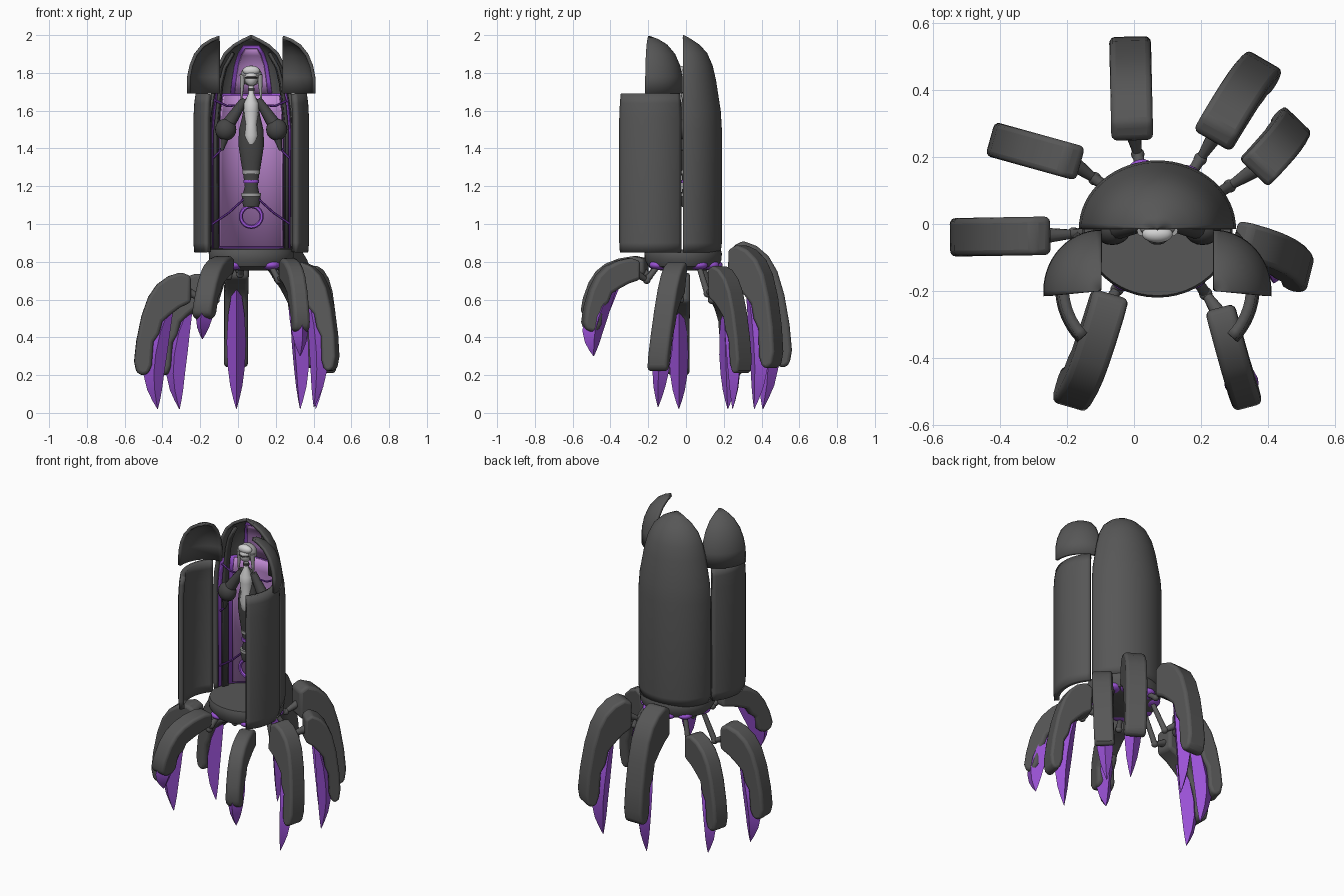
import bpy, bmesh, math
from mathutils import Vector, Matrix

if "Cube" in bpy.data.objects:
    bpy.data.objects.remove(bpy.data.objects["Cube"])


def material(name, r, g, b):
    m = bpy.data.materials.new(name)
    m.use_nodes = True
    m.diffuse_color = (r, g, b, 1)
    m.node_tree.nodes["Principled BSDF"].inputs["Base Color"].default_value = (r, g, b, 1)
    return m


GREY = material("charcoal grey", .095, .095, .095)
DARK = material("dark grey", .06, .06, .06)
PURPLE = material("purple", .33, .085, .68)
DEEP = material("deep purple", .17, .04, .38)
MAUVE = material("mauve", .58, .28, .72)
PALE = material("pale grey", .65, .65, .65)
SILVER = material("silver grey", .36, .36, .36)

CX, CY = .07, -.015          # capsule axis


def finish(name, bm, mat, bevel=0, thick=0):
    bmesh.ops.remove_doubles(bm, verts=bm.verts, dist=1e-5)
    if not thick:
        bmesh.ops.recalc_face_normals(bm, faces=bm.faces)
    me = bpy.data.meshes.new(name)
    bm.to_mesh(me)
    bm.free()
    me.materials.append(mat)
    me.shade_smooth()
    me.set_sharp_from_angle(angle=.65)
    ob = bpy.data.objects.new(name, me)
    bpy.context.collection.objects.link(ob)
    if thick:
        s = ob.modifiers.new("wall", 'SOLIDIFY')
        s.thickness = thick
    if bevel:
        b = ob.modifiers.new("soft edge", 'BEVEL')
        b.width, b.segments = bevel, 3
        b.limit_method, b.angle_limit = 'ANGLE', .7
    return ob


def shell(name, mat, profile, centre, rx, ry, a0=0, a1=360, thick=0, steps=32):
    """Sweep (scale, height) points round an arc, optionally as a thick wall."""
    bm = bmesh.new()
    rows = []
    for s, z in profile:
        row = []
        for i in range(steps + 1):
            a = math.radians(a0 + (a1 - a0) * i / steps)
            row.append(bm.verts.new((centre[0] + rx * s * math.cos(a),
                                     centre[1] + ry * s * math.sin(a), z)))
        rows.append(row)
    for lo, hi in zip(rows, rows[1:]):
        for i in range(steps):
            bm.faces.new((lo[i], lo[i + 1], hi[i + 1], hi[i]))
    return finish(name, bm, mat, 0, thick)


def ball(name, mat, loc, size):
    bm = bmesh.new()
    bmesh.ops.create_uvsphere(bm, u_segments=20, v_segments=12, radius=1,
                              matrix=Matrix.LocRotScale(Vector(loc), None, Vector(size)))
    return finish(name, bm, mat)


def rod(name, mat, p, q, r1, r2, sides=12):
    p, q = Vector(p), Vector(q)
    d = q - p
    m = Matrix.Translation((p + q) / 2) @ d.to_track_quat('Z', 'Y').to_matrix().to_4x4()
    bm = bmesh.new()
    bmesh.ops.create_cone(bm, cap_ends=True, segments=sides, radius1=r1, radius2=r2,
                          depth=d.length, matrix=m)
    return finish(name, bm, mat)


# Capsule: base, back shell and its lining
wall = [(.97, .85), (1, .9), (1, 1.5)]
dome = [(.97, 1.6), (.91, 1.68), (.85, 1.76), (.76, 1.84), (.62, 1.905), (.42, 1.95), (.2, 1.98), (.02, 2)]
shell("base_disc", GREY, [(0, .755), (.6, .755), (.9, .775), (.99, .81), (1, .845), (.97, .865), (0, .865)],
      (CX, CY), .225, .205, steps=48)
shell("back_shell", GREY, wall + dome, (CX, CY), .235, .205, 0, 180, .018)
shell("shell_lining", PURPLE, [(.89, .87), (.9, 1.5), (.87, 1.6), (.81, 1.69)],
      (CX, CY), .235, .205, 4, 176, .004)
shell("back_panel", MAUVE, [(.86, .88), (.86, 1.5), (.83, 1.6), (.77, 1.68)],
      (CX, CY), .235, .205, 34, 146, .006)
shell("head_lining", PURPLE, [(.8, 1.69), (.74, 1.76), (.65, 1.84), (.5, 1.905), (.3, 1.945)],
      (CX, CY), .235, .205, 54, 126, .004)
shell("head_panel", MAUVE, [(.77, 1.69), (.71, 1.76), (.61, 1.84), (.46, 1.895), (.28, 1.93)],
      (CX, CY), .235, .205, 61, 119, .006)
for name, a in (("left", 11), ("right", 157)):
    shell(name + "_lining_rib", DARK, [(.86, .87), (.86, 1.5), (.8, 1.64), (.74, 1.75), (.65, 1.83), (.45, 1.91)],
          (CX, CY), .235, .205, a, a + 12, .016, 4)

# Opened doors: tall lower pair and quarter-dome upper pair
for name, s in (("right", -1), ("left", 1)):
    lo, hi = (135, 225) if s < 0 else (-45, 45)
    shell(name + "_lower_door", GREY, [(.98, .85), (1, .9), (1, 1.56), (.98, 1.64), (.95, 1.69)],
          (CX + s * .078, -.188), .228, .234, lo, hi, .03, 16)
    lo, hi = (90, 185) if s < 0 else (-5, 90)
    shell(name + "_upper_door", GREY,
          [(1, 1.69), (.99, 1.78), (.92, 1.84), (.78, 1.9), (.55, 1.95), (.28, 1.98), (.05, 1.995)],
          (CX + s * .167, -.2), .174, .183, lo, hi, .018, 16)

# Bound figure inside the capsule
F = (CX, .005)
shell("figure_robe", DARK, [(0, 1.09), (.6, 1.09), (.75, 1.13), (.5, 1.2), (.62, 1.26), (.8, 1.33),
      (1, 1.42), (.95, 1.5), (.7, 1.57), (.5, 1.66), (0, 1.69)], F, .068, .045, steps=20)
shell("figure_torso", PALE, [(0, 1.38), (.5, 1.41), (1, 1.47), (.8, 1.53), (1, 1.6), (1, 1.64),
      (.4, 1.69), (.35, 1.74), (0, 1.75)], (CX, -.018), .038, .036, steps=20)
for z, r, mat in ((1.225, .042, PURPLE), (1.155, .052, SILVER), (1.275, .046, SILVER)):
    shell("ankle_band", mat, [(0, z - .009), (1, z - .009), (1, z + .009), (0, z + .009)], F, r, r * .8, steps=20)
ball("figure_head", PALE, (CX, -.025, 1.775), (.034, .034, .045))
ball("figure_hair", SILVER, (CX, 0, 1.785), (.057, .045, .054))
ball("hair_fringe", PALE, (CX, -.03, 1.812), (.046, .026, .026))
ball("blindfold", DARK, (CX, -.038, 1.775), (.033, .024, .009))
rod("collar", DARK, (CX, -.018, 1.705), (CX, -.018, 1.72), .018, .018)
bm = bmesh.new()
N, M, T = 24, 6, .011
ring = [[bm.verts.new((CX + (.055 + T * math.cos(math.tau * j / M)) * math.cos(math.tau * i / N),
                       T * math.sin(math.tau * j / M),
                       1.04 + (.055 + T * math.cos(math.tau * j / M)) * math.sin(math.tau * i / N)))
         for j in range(M)] for i in range(N)]
for i in range(N):
    for j in range(M):
        bm.faces.new((ring[i - 1][j - 1], ring[i][j - 1], ring[i][j], ring[i - 1][j]))
finish("foot_ring", bm, PURPLE)
for name, s in (("right", -1), ("left", 1)):
    at = lambda x, y, z: (CX + s * x, y, z)
    rod(name + "_hair_lock", SILVER, at(.045, -.02, 1.79), at(.052, -.02, 1.66), .016, .004)
    rod(name + "_arm", DARK, at(.035, 0, 1.66), at(.12, -.01, 1.53), .02, .036)
    ball(name + "_sleeve", DARK, at(.135, -.015, 1.5), (.056, .048, .058))
    rod(name + "_hand", DARK, at(.14, -.015, 1.46), at(.155, -.015, 1.39), .024, .008)
    for p, q, sag in ((at(.205, .01, 1.0), at(.03, -.01, 1.14), .01), (at(.205, .01, 1.66), at(.05, 0, 1.63), .02),
                      (at(.2, .01, 1.35), at(.14, 0, 1.43), .01)):
        p, q = Vector(p), Vector(q)
        mid = (p + q) / 2 - Vector((0, 0, sag))
        for u, v in ((p, mid), (mid, q)):
            rod(name + "_chain", DEEP, u, v, .006, .006, 6)

# Leg profiles: (outward fraction, height fraction)
PLATE = [(0, .97), (.17, 1), (.4, .97), (.6, .91), (.75, .82), (.87, .68), (.96, .5), (1, .35), (.96, .27),
         (.86, .245), (.75, .26), (.69, .32), (.66, .49), (.56, .55), (.5, .64), (.36, .69), (.2, .74), (0, .78)]
CLAW = [(.28, .42, .75), (.33, .68, .56), (.37, .78, .4), (.41, .78, .26), (.44, .7, .14),
        (.47, .6, .06), (.5, .51, 0)]


def leg(i, start, end, top, tip, lean, splay, width):
    start, end = Vector((*start, 0)), Vector((*end, 0))
    out = end - start
    side = Vector((-out.y, out.x, 0)).normalized()

    def at(u, w, off=0):
        p = start + out * u + side * (off + lean * (1 - w))
        p.z = tip + (top - tip) * w
        return p

    # Armour plate, softly bevelled
    bm = bmesh.new()
    a = [bm.verts.new(at(u, w, -width / 2)) for u, w in PLATE]
    b = [bm.verts.new(at(u, w, width / 2)) for u, w in PLATE]
    bm.faces.new(a)
    bm.faces.new(b[::-1])
    for k in range(len(a)):
        bm.faces.new((a[k - 1], b[k - 1], b[k], a[k]))
    finish(f"leg_{i}_armour", bm, GREY, .018)

    # Ridged claw blade
    bm = bmesh.new()
    rows = []
    for u0, u1, w in CLAW:
        k = splay * (1 - w)
        t, m = (u1 - u0) * .125, (u0 + u1) / 2
        rows.append([bm.verts.new(at(u + k, w, o)) for u, o in ((u0, 0), (m, -t), (u1, 0), (m, t))])
    for lo, hi in zip(rows, rows[1:]):
        for k in range(4):
            bm.faces.new((lo[k - 1], lo[k], hi[k], hi[k - 1]))
    bm.faces.new(rows[0])
    bm.faces.new(rows[-1][::-1])
    finish(f"leg_{i}_claw", bm, PURPLE)

    # Socket under the base and the jointed strut
    c = Vector((CX, CY, 0))
    d = (start - c).normalized()
    root = c + d * .165 + Vector((0, 0, .783))
    grip = at(.12, .87)
    knee = root.lerp(grip, .45)
    knee.z = min(root.z, grip.z) - .05
    ball(f"leg_{i}_socket", PURPLE, root, (.05, .05, .026))
    rod(f"leg_{i}_upper_strut", GREY, root, knee, .014, .017)
    rod(f"leg_{i}_lower_strut", GREY, knee, grip, .013, .026)
    ball(f"leg_{i}_knee", GREY, knee, (.02, .02, .02))


LEGS = [
    ((-.005, .25), (-.012, .56), .91, .02, 0, 0, .125),
    ((.23, .25), (.375, .5), .89, .02, -.03, 0, .125),
    ((.36, .15), (.505, .3), .78, .02, .03, 0, .115),
    ((.3, -.04), (.54, -.1), .8, .03, -.08, 0, .11),
    ((.255, -.25), (.335, -.55), .82, .3, .01, .3, .09),
    ((-.065, -.21), (-.165, -.555), .83, .39, -.045, .3, .11),
    ((-.25, -.035), (-.55, -.04), .745, .02, 0, .08, .115),
    ((-.16, .18), (-.43, .255), .74, .02, 0, .05, .105),
]
for i, spec in enumerate(LEGS, 1):
    leg(i, *spec)
